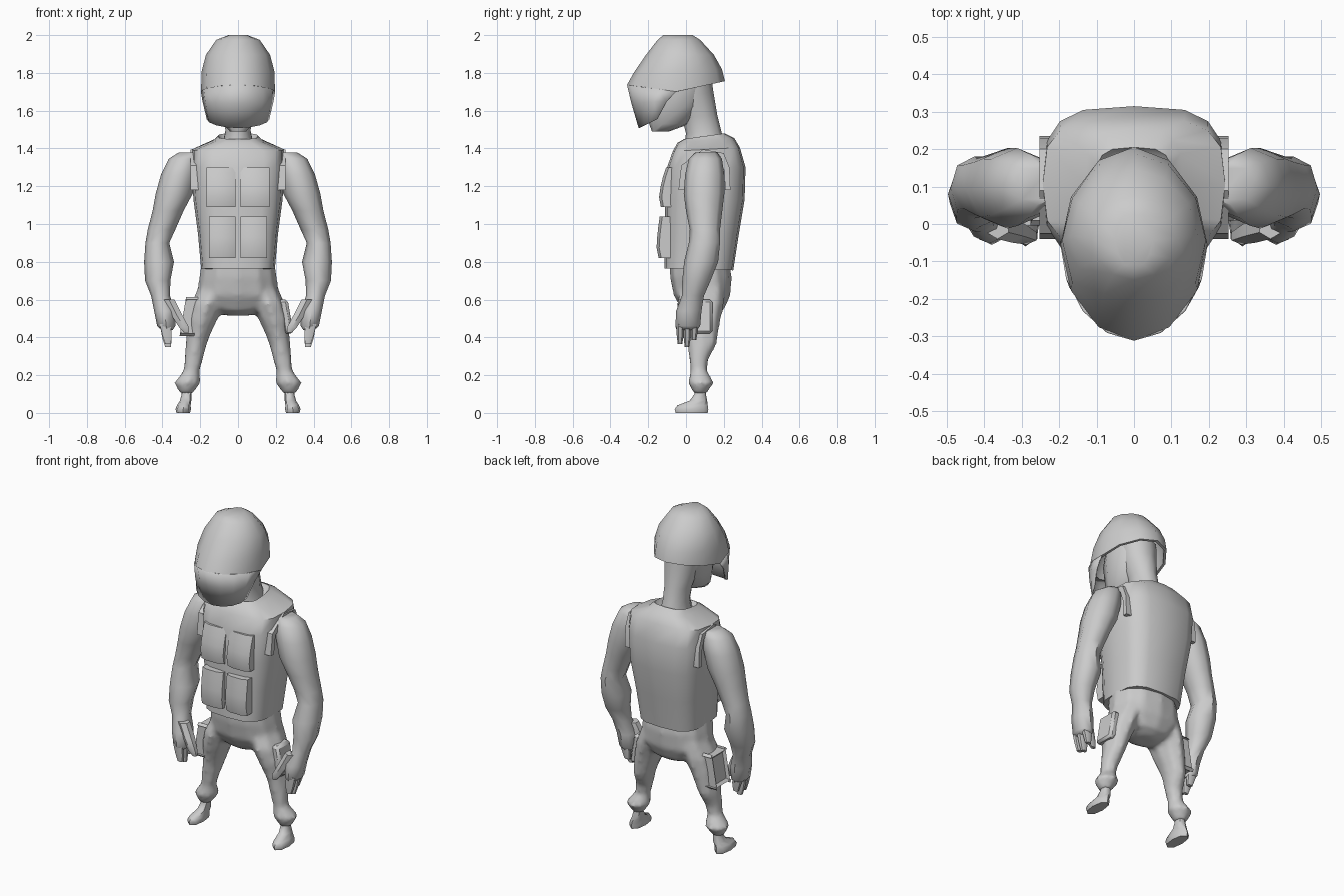
import bpy, bmesh, math

if "Cube" in bpy.data.objects:
    bpy.data.objects.remove(bpy.data.objects["Cube"])

GREY = bpy.data.materials.new("plain grey")
GREY.diffuse_color = (0.6, 0.6, 0.6, 1)
GREY.use_nodes = True
GREY.node_tree.nodes["Principled BSDF"].inputs["Base Color"].default_value = GREY.diffuse_color


def finish(name, bm, angle=50):
    bmesh.ops.recalc_face_normals(bm, faces=bm.faces)
    me = bpy.data.meshes.new(name)
    bm.to_mesh(me)
    bm.free()
    me.materials.append(GREY)
    ob = bpy.data.objects.new(name, me)
    bpy.context.collection.objects.link(ob)
    bpy.ops.object.select_all(action='DESELECT')
    ob.select_set(True)
    bpy.context.view_layer.objects.active = ob
    bpy.ops.object.shade_smooth_by_angle(angle=math.radians(angle))
    return ob


def power(v, e):
    return math.copysign(abs(v) ** e, v) if abs(v) > 1e-6 else 0.0


def loft(name, rings, n=8, e=1.0, side=1, arc=None, angle=50):
    """Ring = (centre x, half width, front y, front z, back y, back z)."""
    bm = bmesh.new()
    loops = []
    for cx, rx, yf, zf, yb, zb in rings:
        row = []
        for i in range(n):
            if arc:
                a = math.radians(arc[0] + (arc[1] - arc[0]) * i / (n - 1))
            else:
                a = 2 * math.pi * i / n - math.pi / 2
            c, t = power(math.cos(a), e), power(math.sin(a), e)
            row.append(bm.verts.new((side * (cx + rx * c),
                                     (yf + yb) / 2 + (yb - yf) / 2 * t,
                                     (zf + zb) / 2 + (zb - zf) / 2 * t)))
        loops.append(row)
    for a, b in zip(loops, loops[1:]):
        for i in range(n - 1 if arc else n):
            j = (i + 1) % n
            bm.faces.new((a[i], a[j], b[j], b[i]))
    if not arc:
        bm.faces.new(loops[0])
        bm.faces.new(loops[-1])
    return finish(name, bm, angle)


def level(rows):
    """Horizontal rings from (centre x, half width, front y, back y, z)."""
    return [(x, r, f, z, b, z) for x, r, f, b, z in rows]


def thicken(ob, t):
    m = ob.modifiers.new("thickness", 'SOLIDIFY')
    m.thickness = t
    m.offset = -1


# Helmet shell, open underneath, with the rim dipping at the ears
helmet = loft("helmet", [
    (0, .196, -.312, 1.735, .206, 1.735),
    (0, .192, -.277, 1.80, .190, 1.82),
    (0, .170, -.212, 1.895, .148, 1.895),
    (0, .115, -.150, 1.975, .075, 1.975),
    (0, .050, -.120, 2.0, .035, 2.0)], n=12, e=1.05)
bm = bmesh.new()
bm.from_mesh(helmet.data)
floor = min(bm.faces, key=lambda f: f.calc_center_median().z)
for v in floor.verts:
    v.co.z = 1.70 + .2 * abs(v.co.y + .05) * (.7 if v.co.y < -.05 else 1.1)
bmesh.ops.delete(bm, geom=[floor], context='FACES')
bm.to_mesh(helmet.data)
bm.free()
thicken(helmet, .015)

# Visor sheet wrapped around the face
visor = loft("visor", [
    (0, .189, -.304, 1.737, .20, 1.665),
    (0, .180, -.281, 1.64, .08, 1.66),
    (0, .158, -.243, 1.51, -.06, 1.60)], n=9, e=1.05, arc=(180, 360))
thicken(visor, .008)

# Head and neck
loft("head", level([
    (0, .045, -.18, -.09, 1.49), (0, .085, -.195, .02, 1.53),
    (0, .115, -.20, .09, 1.62), (0, .13, -.21, .125, 1.72),
    (0, .12, -.18, .10, 1.85)]), n=10)
loft("neck", [
    (0, .085, -.01, 1.41, .20, 1.44), (0, .070, .0, 1.48, .185, 1.50),
    (0, .075, -.02, 1.56, .165, 1.58), (0, .10, -.06, 1.66, .145, 1.70),
    (0, .115, -.06, 1.78, .13, 1.80)], n=10)

# Armoured vest with collar
loft("vest", [
    (0, .195, -.115, .765, .25, .755),
    (0, .212, -.11, .95, .28, .95),
    (0, .236, -.11, 1.13, .31, 1.13),
    (0, .245, -.10, 1.30, .315, 1.30),
    (0, .244, -.07, 1.385, .285, 1.405),
    (0, .130, -.045, 1.43, .255, 1.455),
    (0, .105, -.01, 1.45, .205, 1.48),
    (0, .085, .01, 1.425, .185, 1.45)], n=16, e=.62)

# Front pouches, bulging outward and thinner at the top
for name, z0, z1, half, yf, slope in (("lower_pouch", .82, 1.04, .071, -.157, .018),
                                      ("upper_pouch", 1.09, 1.30, .077, -.145, .04)):
    for s in (1, -1):
        bm = bmesh.new()
        bmesh.ops.create_grid(bm, x_segments=4, y_segments=4, size=.5)
        grid = bm.faces[:]
        for v in bm.verts:
            x, u = v.co.x, v.co.y + .5
            y = yf + slope * u ** 2 + .012 * (u < .1) + .014 * (abs(x) > .4)
            v.co = (s * (.012 + half) + x * 2 * half, y, z0 + (z1 - z0) * u)
        rim = bmesh.ops.extrude_face_region(bm, geom=grid)
        for v in rim['geom']:
            if isinstance(v, bmesh.types.BMVert):
                v.co.y = -.06
        finish(name, bm, 40)

# Trouser hips, later blended with the legs
trousers = [loft("trousers", level([
    (0, .06, .03, .15, .515), (0, .15, -.02, .20, .545), (0, .218, -.065, .235, .62),
    (0, .206, -.085, .242, .72), (0, .188, -.09, .225, .84)]), n=12, e=.9)]

ARCH_OUT = [(-.04, 1.18), (-.025, 1.31), (.09, 1.395), (.20, 1.375), (.23, 1.30), (.235, 1.18)]
ARCH_IN = [(-.01, 1.18), (.005, 1.29), (.10, 1.36), (.18, 1.345), (.203, 1.28), (.207, 1.18)]

for s, tag in ((1, "left"), (-1, "right")):
    # Armhole rim of the vest
    bm = bmesh.new()
    sec = [[bm.verts.new((s * x, p[0], p[1])) for p, x in
            ((o, .21), (o, .252), (i, .252), (i, .21))] for o, i in zip(ARCH_OUT, ARCH_IN)]
    for a, b in zip(sec, sec[1:]):
        for k in range(4):
            bm.faces.new((a[k], a[(k + 1) % 4], b[(k + 1) % 4], b[k]))
    bm.faces.new(sec[0])
    bm.faces.new(sec[-1])
    finish(tag + "_armhole_rim", bm, 40)

    # Arm from shoulder to palm
    loft(tag + "_arm", level([
        (.26, .055, .05, .165, 1.378), (.285, .082, .015, .19, 1.345),
        (.312, .096, -.005, .203, 1.26), (.338, .098, -.012, .203, 1.16),
        (.370, .082, .0, .192, 1.07), (.405, .073, .02, .18, .97),
        (.427, .063, .015, .18, .90), (.418, .079, -.01, .17, .80),
        (.425, .067, -.02, .13, .70), (.41, .050, -.022, .095, .62),
        (.388, .056, -.052, .082, .54), (.38, .048, -.056, .075, .46),
        (.375, .03, -.045, .06, .44)]), side=s, e=.95)
    # Fingers and thumb
    for k in range(3):
        y = -.052 + .037 * k
        drop = (0, -.015, .02)[k]
        loft(tag + "_finger", level([
            (.385, .034, y, y + .044, .47), (.376, .028, y + .003, y + .04, .41 + drop),
            (.37, .018, y + .008, y + .032, .365 + drop)]), n=6, side=s)
    loft(tag + "_thumb", level([
        (.365, .034, -.04, .03, .60), (.325, .034, -.05, .02, .52),
        (.287, .03, -.055, -.01, .455), (.272, .016, -.045, -.02, .425)]), n=6, side=s)

    # Trouser leg with gathered cuff
    trousers.append(loft(tag + "_leg", level([
        (.12, .085, -.03, .21, .68), (.16, .088, -.05, .205, .58),
        (.19, .08, -.03, .185, .49), (.210, .063, -.005, .172, .41),
        (.222, .057, .005, .163, .36), (.235, .050, .016, .118, .28),
        (.245, .044, .022, .112, .225), (.268, .072, .010, .150, .158),
        (.272, .045, .03, .12, .120), (.272, .034, .04, .11, .10)]), side=s))
    # Bare foot, slightly splayed
    loft(tag + "_foot", level([
        (.29, .036, -.055, .115, 0), (.29, .041, -.06, .118, .02),
        (.287, .036, -.045, .115, .04), (.277, .030, .02, .112, .065),
        (.272, .026, .045, .105, .10), (.272, .026, .045, .105, .14)]), side=s, e=.85)

    # Thigh pocket
    bm = bmesh.new()
    bmesh.ops.create_cube(bm, size=1)
    for v in bm.verts:
        low = .5 - v.co.z
        v.co = (s * (.238 + .03 * low + v.co.x * .05), .075 + v.co.y * .13, .51 + v.co.z * .18)
    bmesh.ops.bevel(bm, geom=bm.edges[:], offset=.014, segments=1, affect='EDGES')
    finish(tag + "_thigh_pocket", bm, 40)

# Join hips and legs into one softly blended pair of trousers
bpy.ops.object.select_all(action='DESELECT')
for ob in trousers:
    ob.select_set(True)
bpy.context.view_layer.objects.active = trousers[0]
bpy.ops.object.join()
blend = trousers[0].modifiers.new("blend", 'REMESH')
blend.mode = 'VOXEL'
blend.voxel_size = .016
blend.use_smooth_shade = True
soft = trousers[0].modifiers.new("soften", 'SMOOTH')
soft.iterations = 3
